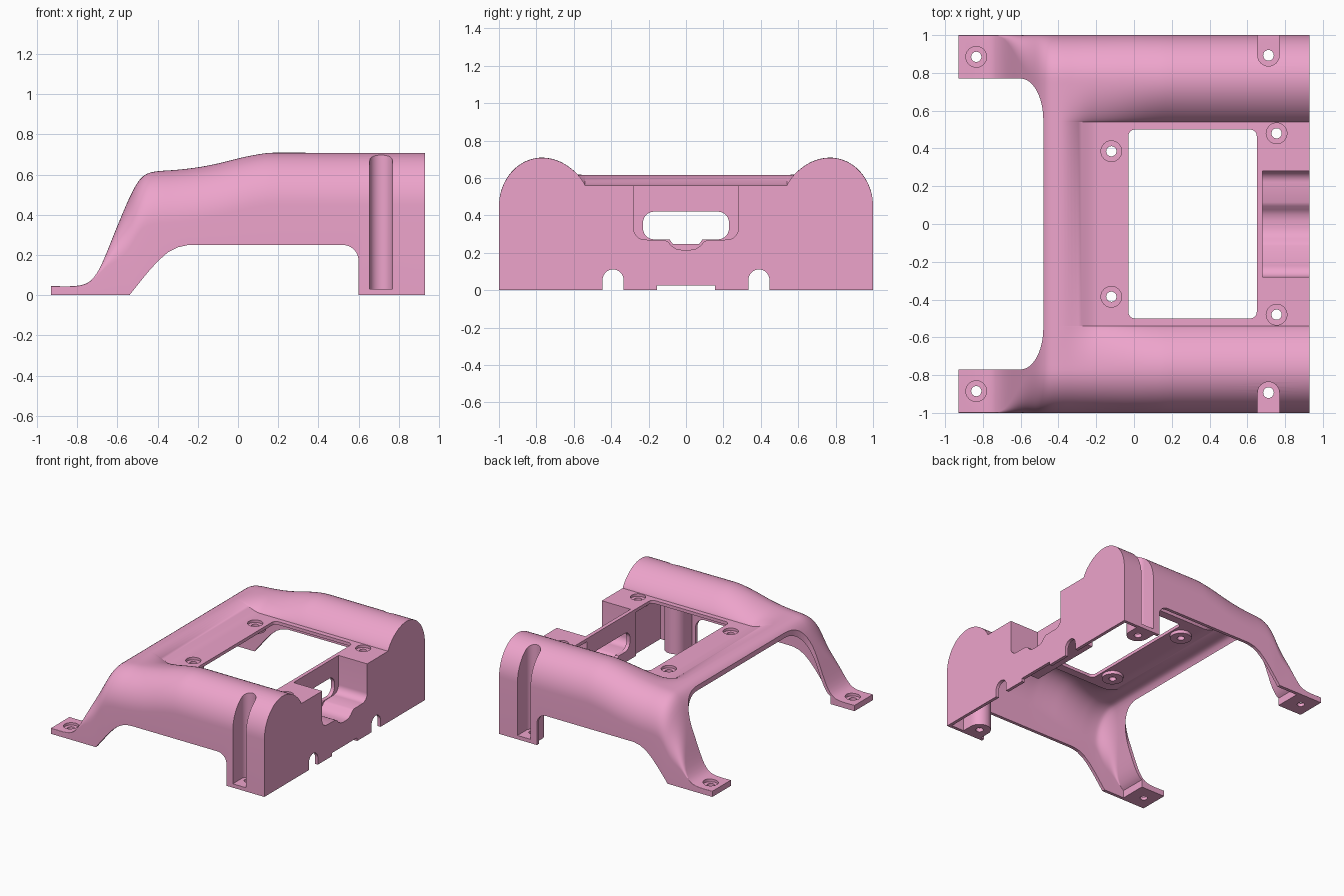
import bpy, bmesh, math

if "Cube" in bpy.data.objects:
    bpy.data.objects.remove(bpy.data.objects["Cube"])

T = 0.025  # wall thickness
RIDGE = [(-0.93, .045), (-0.82, .045), (-0.76, .056), (-0.72, .085), (-0.68, .15), (-0.6, .345),
         (-0.54, .485), (-0.5, .56), (-0.46, .6), (-0.41, .615), (-0.3, .624), (-0.2, .636), (-0.1, .655),
         (0, .68), (0.08, .697), (0.16, .708), (0.3, .708), (0.93, .708)]


def smooth(t):
    t = max(0, min(1, t))
    return t * t * (3 - 2 * t)


def ridge(x):
    """Smooth height of the side ridges along x."""
    x = max(-0.93, min(0.93, x))
    n = len(RIDGE)

    def slope(i):
        a, b = RIDGE[max(i - 1, 0)], RIDGE[min(i + 1, n - 1)]
        return (b[1] - a[1]) / (b[0] - a[0])
    i = max(k for k in range(n - 1) if RIDGE[k][0] <= x + 1e-9)
    (x0, h0), (x1, h1) = RIDGE[i], RIDGE[i + 1]
    d = x1 - x0
    t = (x - x0) / d
    m0, m1 = (0 if i == n - 2 else slope(i)) * d, (0 if i >= n - 3 else slope(i + 1)) * d
    return ((2*t**3 - 3*t*t + 1) * h0 + (t**3 - 2*t*t + t) * m0 + (3*t*t - 2*t**3) * h1 + (t**3 - t*t) * m1)


def section(x, t, zb):
    """Cross-section at x, inset by wall thickness t."""
    h = ridge(x)
    if t:
        h = min(h - t, ridge(x - 0.03))
    v = h + (0.56 - t - h) * smooth((x + 0.40) / 0.21)
    k = smooth((h - 0.04) / 0.5)
    y1 = 1 - t
    a, b = max(.004, (y1 - .77) * k), max(.004, .26 * k)
    half = [(y1, zb)]
    for i in range(17):
        q = math.pi / 2 * i / 16
        half.append((y1 - a + a * math.cos(q), h - b + b * math.sin(q)))
    inner = 0.54 + t
    for i in range(1, 15):
        u = math.sin(math.pi / 2 * i / 14)
        half.append((.77 - (.77 - inner) * u if a > .01 else .76 - (.76 - inner) * u,
                     v + (h - v) * (1 - u * u) ** 0.8))
    return half + [(-y, z) for y, z in reversed(half)]


def make(name, rings):
    """Closed solid from a list of equal rings."""
    bm = bmesh.new()
    vs = [[bm.verts.new(p) for p in r] for r in rings]
    n = len(rings[0])
    for r0, r1 in zip(vs, vs[1:]):
        for j in range(n):
            bm.faces.new((r0[j], r0[(j + 1) % n], r1[(j + 1) % n], r1[j]))
    bm.faces.new(vs[0])
    bm.faces.new(vs[-1])
    bmesh.ops.recalc_face_normals(bm, faces=bm.faces)
    me = bpy.data.meshes.new(name)
    bm.to_mesh(me)
    bm.free()
    ob = bpy.data.objects.new(name, me)
    bpy.context.collection.objects.link(ob)
    return ob


def prism(pts, axis, lo, hi):
    place = {'x': lambda p, d: (d, p[0], p[1]), 'y': lambda p, d: (p[0], d, p[1]),
             'z': lambda p, d: (p[0], p[1], d)}[axis]
    return make("cutter", [[place(p, d) for p in pts] for d in (lo, hi)])


def arc(cx, cy, rx, ry, a0, a1, n=10):
    return [(cx + rx * math.cos(math.radians(a0 + (a1 - a0) * i / n)),
             cy + ry * math.sin(math.radians(a0 + (a1 - a0) * i / n))) for i in range(n + 1)]


def rrect(x0, x1, y0, y1, r):
    return (arc(x1 - r, y1 - r, r, r, 0, 90) + arc(x0 + r, y1 - r, r, r, 90, 180)
            + arc(x0 + r, y0 + r, r, r, 180, 270) + arc(x1 - r, y0 + r, r, r, 270, 360))


def disc(x, y, r):
    return arc(x, y, r, r, 0, 345, 23)


def rect(x0, x1, y0, y1):
    return [(x0, y0), (x1, y0), (x1, y1), (x0, y1)]


def cut(target, tool):
    """Subtract tool from target and discard it."""
    tool.hide_render = True
    m = target.modifiers.new("cut", 'BOOLEAN')
    m.operation, m.solver, m.object = 'DIFFERENCE', 'EXACT', tool
    dg = bpy.context.evaluated_depsgraph_get()
    dg.update()
    me = bpy.data.meshes.new_from_object(target.evaluated_get(dg))
    target.modifiers.clear()
    target.data = me
    bpy.data.objects.remove(tool)


def loft(name, x0, x1, t, zb):
    xs = [x0 + i * (0.2 - x0) / 64 for i in range(65)] + [0.45, 0.7, x1]
    return make(name, [[(x, y, z) for y, z in section(x, t, zb)] for x in xs])


def slot(s, r, y_out):
    """Plan of the side screw channel, open to the outside."""
    return [(x, s * y) for x, y in [(.712 + r, y_out)] + arc(.712, .893, r, r, 0, -180, 16) + [(.712 - r, y_out)]]


DECK_HOLES = [(-0.12, .385), (.755, .48)]
body = loft("cover_shell", -0.93, 0.93, 0, 0)
cavity = loft("cavity", -0.72, 0.93 - T, T, -0.1)

# material kept inside the cavity: channel sleeves, pocket walls, screw bosses
for s in (1, -1):
    cut(cavity, prism(slot(s, .057 + T, 1.1), 'z', -0.2, 0.9))
    for x, y in DECK_HOLES:
        cut(cavity, prism(disc(x, s * y, .078), 'z', 0.51, 0.9))
cut(cavity, prism(rect(-.305, .305, .19, .9), 'x', 0.64, 1.0))
cut(body, cavity)

# rear opening between the legs
curve = arc(-.6, .55, .12, .22, 90, 0, 12)
cut(body, prism([(-1.1, .77)] + curve + [(x, -y) for x, y in reversed(curve)] + [(-1.1, -.77)], 'z', -.3, 1))

# arched opening in both side walls
cut(body, prism([(-.54, -.1), (-.54, 0), (-.5, .05), (-.45, .112), (-.4, .168), (-.35, .212), (-.3, .238),
                 (-.25, .249), (-.22, .25)] + arc(.52, .17, .08, .08, 90, 0) + [(.6, -.1)], 'y', -1.2, 1.2))

# deck window
cut(body, prism(rrect(-.03, .65, -.5, .5, .035), 'z', 0.1, 0.9))

# front pocket with dipped lip, and the slot in its back wall
side = [(.28, .9)] + arc(.22, .33, .06, .06, 0, -90) + [(.115, .268), (.095, .258), (.075, .235), (.05, .22), (.02, .215)]
cut(body, prism(side + [(-y, z) for y, z in reversed(side)], 'x', 0.68, 1.1))
cut(body, prism(rrect(-.23, .23, .272, .42, .06), 'x', 0.6, 0.72))
cut(body, prism([(-.1, .29), (-.07, .246), (.07, .246), (.1, .29)], 'x', 0.6, 0.72))

# cable notches under the front wall
cut(body, prism(rect(-.155, .155, -.1, .025), 'x', 0.85, 1.1))
for s in (1, -1):
    cut(body, prism([(s * .39 + .056, -.1)] + arc(s * .39, .055, .056, .056, 0, 180, 16)
                    + [(s * .39 - .056, -.1)], 'x', 0.85, 1.1))
    # side screw channels
    cut(body, prism(slot(s, .057, 1.1), 'z', 0.03, 0.9))
    cut(body, prism(disc(.712, s * .893, .028), 'z', -.1, 0.1))
    # countersunk screw holes in deck and feet
    for x, y, z in [(x, y, .54) for x, y in DECK_HOLES] + [(-.835, .885, .025)]:
        cut(body, prism(disc(x, s * y, .055), 'z', z, z + .25))
        cut(body, prism(disc(x, s * y, .027), 'z', z - .1, z + .1))

mat = bpy.data.materials.new("pink_plastic")
mat.diffuse_color = (0.85, 0.37, 0.6, 1)
mat.use_nodes = True
mat.node_tree.nodes["Principled BSDF"].inputs["Base Color"].default_value = mat.diffuse_color
body.data.materials.clear()
body.data.materials.append(mat)
bpy.context.view_layer.objects.active = body
body.select_set(True)
bpy.ops.object.shade_smooth_by_angle(angle=math.radians(30))
